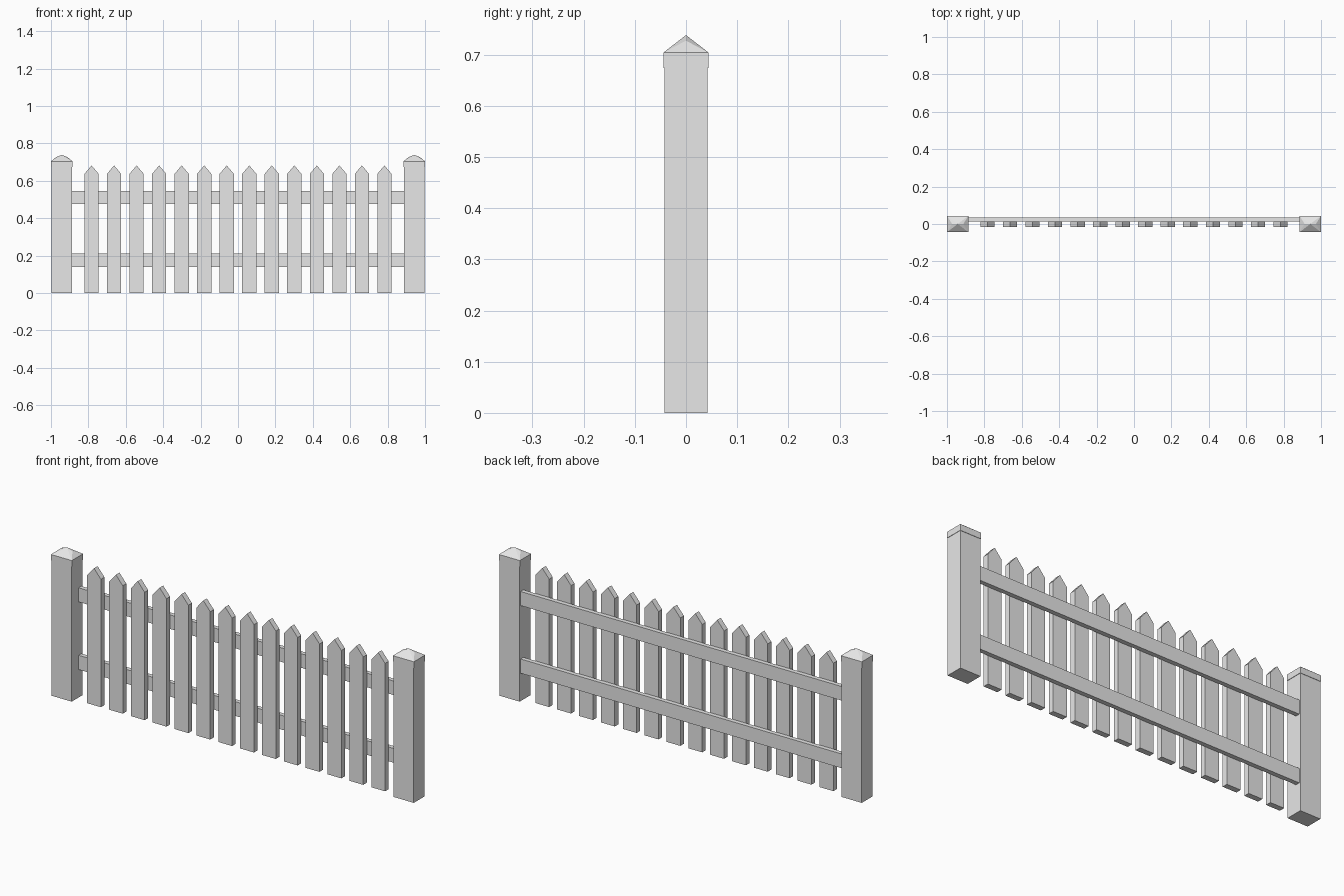
import bpy, bmesh

if "Cube" in bpy.data.objects:
    bpy.data.objects.remove(bpy.data.objects["Cube"])

paint = bpy.data.materials.new("light grey paint")
paint.diffuse_color = (0.8, 0.8, 0.8, 1)
paint.use_nodes = True
paint.node_tree.nodes["Principled BSDF"].inputs["Base Color"].default_value = paint.diffuse_color


def finish(name, bm):
    bmesh.ops.recalc_face_normals(bm, faces=bm.faces)
    me = bpy.data.meshes.new(name)
    bm.to_mesh(me)
    bm.free()
    me.materials.append(paint)
    ob = bpy.data.objects.new(name, me)
    bpy.context.collection.objects.link(ob)
    return ob


def prism(name, profile, y0, y1):
    """Extrude an (x, z) outline from y0 to y1."""
    bm = bmesh.new()
    face = bm.faces.new([bm.verts.new((x, y0, z)) for x, z in profile])
    ext = bmesh.ops.extrude_face_region(bm, geom=[face])
    verts = [g for g in ext["geom"] if isinstance(g, bmesh.types.BMVert)]
    bmesh.ops.translate(bm, verts=verts, vec=(0, y1 - y0, 0))
    return finish(name, bm)


def box(name, x0, x1, y0, y1, z0, z1):
    return prism(name, [(x0, z0), (x1, z0), (x1, z1), (x0, z1)], y0, y1)


# End posts with a collar and a domed, hipped cap
HX, HY = 0.0575, 0.044
for side, s in (("left", -1), ("right", 1)):
    cx = s * (1 - HX)
    box(side + "_post", cx - 0.0555, cx + 0.0555, -0.042, 0.042, 0, 0.675)
    box(side + "_post_collar", cx - HX, cx + HX, -HY, HY, 0.674, 0.704)
    bm = bmesh.new()
    pts = [(cx + a * HX, b * HY, 0.704) for a in (-1, 1) for b in (-1, 1)]
    pts += [(cx - 0.03, 0, 0.727), (cx, 0, 0.738), (cx + 0.03, 0, 0.727)]
    for p in pts:
        bm.verts.new(p)
    bmesh.ops.convex_hull(bm, input=bm.verts)
    finish(side + "_post_cap", bm)

# Horizontal rails behind the pickets
for name, z0, z1 in (("lower_rail", 0.139, 0.210), ("upper_rail", 0.476, 0.546)):
    box(name, -0.89, 0.89, 0.013, 0.035, z0, z1)

# Pointed pickets
W = 0.038
for i in range(14):
    x = -0.783 + i * 1.566 / 13
    prism(f"picket_{i + 1}",
          [(x - W, 0), (x + W, 0), (x + W, 0.637), (x, 0.682), (x - W, 0.637)],
          -0.015, 0.013)
